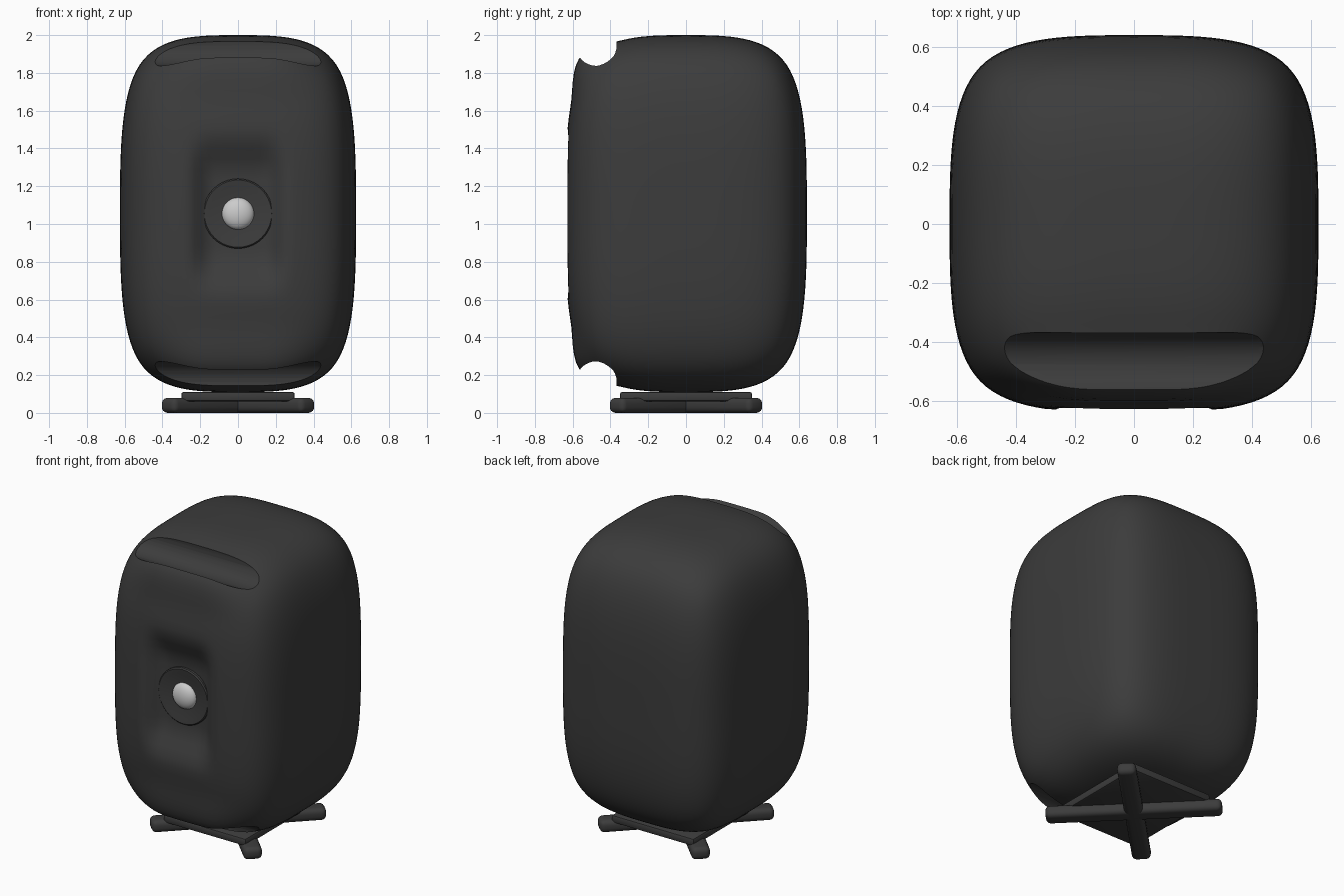
import bpy, bmesh, math
from mathutils import Matrix, Vector

if "Cube" in bpy.data.objects:
    bpy.data.objects.remove(bpy.data.objects["Cube"])

MID = 1.055  # body centre height


def material(name, v):
    m = bpy.data.materials.new(name)
    m.diffuse_color = (v, v, v, 1)
    m.use_nodes = True
    m.node_tree.nodes["Principled BSDF"].inputs["Base Color"].default_value = m.diffuse_color
    return m


dark = material("dark_grey", 0.045)
light = material("light_grey", 0.6)


def add_object(name, bm, mat=None):
    bmesh.ops.recalc_face_normals(bm, faces=bm.faces)
    me = bpy.data.meshes.new(name)
    bm.to_mesh(me)
    bm.free()
    ob = bpy.data.objects.new(name, me)
    bpy.context.collection.objects.link(ob)
    if mat:
        me.materials.append(mat)
    return ob


def activate(ob):
    bpy.ops.object.select_all(action='DESELECT')
    ob.select_set(True)
    bpy.context.view_layer.objects.active = ob


def apply_mod(ob, kind, **settings):
    m = ob.modifiers.new(kind.lower(), kind)
    for k, v in settings.items():
        setattr(m, k, v)
    activate(ob)
    bpy.ops.object.modifier_apply(modifier=m.name)


def smooth(ob, angle=35):
    activate(ob)
    bpy.ops.object.shade_smooth_by_angle(angle=math.radians(angle))


def box(name, size, loc, rot=0, bevel=0.02, segs=3):
    bm = bmesh.new()
    bmesh.ops.create_cube(bm, size=1, matrix=Matrix.Translation(loc)
                          @ Matrix.Rotation(rot, 4, 'Z') @ Matrix.Diagonal((*size, 1)))
    ob = add_object(name, bm, dark)
    apply_mod(ob, 'BEVEL', width=bevel, segments=segs)
    smooth(ob)
    return ob


def lathe(name, profile, centre, mat):
    # profile of (radius, y) points spun about the y axis
    bm = bmesh.new()
    vs = [bm.verts.new((r, y, 0)) for r, y in profile]
    es = [bm.edges.new(p) for p in zip(vs, vs[1:])]
    bmesh.ops.spin(bm, geom=vs + es, cent=(0, 0, 0), axis=(0, 1, 0),
                   angle=math.tau, steps=40)
    bmesh.ops.remove_doubles(bm, verts=bm.verts, dist=1e-5)
    bmesh.ops.translate(bm, verts=bm.verts, vec=centre)
    ob = add_object(name, bm, mat)
    smooth(ob)
    return ob


def fade(v, a, b):
    # 1 below a, 0 above b, smooth between
    t = min(max((b - v) / (b - a), 0), 1)
    return t * t * (3 - 2 * t)


# Body: rounded box from a subdivided 2x2x2 cage
bm = bmesh.new()
bmesh.ops.create_cube(bm, size=2)
bmesh.ops.subdivide_edges(bm, edges=bm.edges[:], cuts=1, use_grid_fill=True)
for v in bm.verts:
    v.co = Vector((v.co.x * 0.625, v.co.y * 0.64, v.co.z * 0.945 + MID))
body = add_object("body", bm, dark)
apply_mod(body, 'SUBSURF', levels=4)

# Soft front recess and fuller front edges at top and bottom
for v in body.data.vertices:
    x, y, z = v.co
    if y < 0:
        h = z - MID
        v.co.y += 0.09 * fade(abs(x), 0.13, 0.28) * fade(abs(h), 0.2, 0.45)
        d = math.hypot(y + 0.53, abs(h) - 0.79)
        push = 0.033 * fade(d, 0, 0.24) * fade(abs(x), 0.15, 0.5)
        v.co.y -= push
        v.co.z += math.copysign(push, h)

# Grooves along the front edges
for side in (1, -1):
    bm = bmesh.new()
    bmesh.ops.create_cone(bm, cap_ends=True, segments=32, radius1=0.108, radius2=0.108,
                          depth=0.96, matrix=Matrix.Translation((0, -0.475, MID + side * 0.89))
                          @ Matrix.Rotation(math.pi / 2, 4, 'Y'))
    cutter = add_object("groove_cutter", bm)
    apply_mod(cutter, 'BEVEL', width=0.06, segments=4, limit_method='ANGLE',
              angle_limit=math.radians(60))
    cutter.hide_render = True
    apply_mod(body, 'BOOLEAN', object=cutter, operation='DIFFERENCE', solver='EXACT')
    bpy.data.objects.remove(cutter)
smooth(body, 40)

# Round dial in the recess, with a domed lens
lathe("dial", [(0, -0.5), (0.185, -0.5), (0.185, -0.565), (0.178, -0.572),
               (0.15, -0.568), (0.085, -0.555), (0, -0.555)], (0, 0, MID), dark)
dome = [(0.085 * math.cos(a), -0.553 - 0.045 * math.sin(a))
        for a in (i * math.pi / 16 for i in range(8))]
lathe("lens", [(0, -0.54), (0.085, -0.54)] + dome + [(0, -0.598)], (0, 0, MID), light)

# Base: plate on two crossed bars
box("base_plate", (0.6, 0.7, 0.05), (0, 0, 0.086), bevel=0.012, segs=2)
for i, name in enumerate(("base_bar_a", "base_bar_b")):
    box(name, (1.06, 0.114, 0.08), (0, 0, 0.04), rot=math.pi / 4 + i * math.pi / 2,
        bevel=0.03, segs=4)
